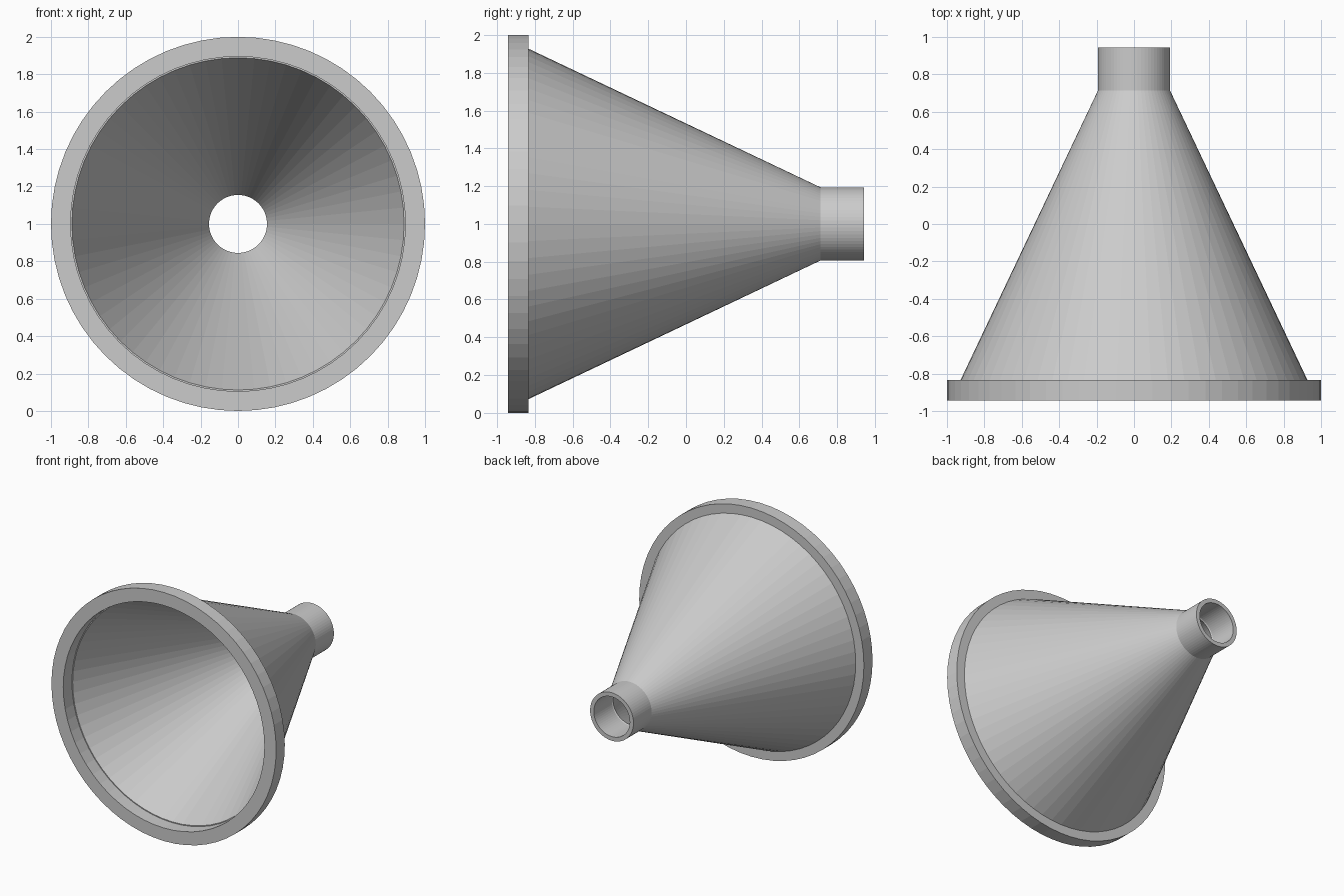
import bpy, bmesh
from math import sin, cos, tau

if "Cube" in bpy.data.objects:
    bpy.data.objects.remove(bpy.data.objects["Cube"])

SEGMENTS = 64
AXIS_Z = 1.0


def lathe(name, profile):
    """Revolve a closed (radius, y) outline around the y axis."""
    bm = bmesh.new()
    rings = []
    for i in range(SEGMENTS):
        a = tau * i / SEGMENTS
        rings.append([bm.verts.new((r * cos(a), y, AXIS_Z + r * sin(a)))
                      for r, y in profile])
    n = len(profile)
    for i in range(SEGMENTS):
        a, b = rings[i], rings[(i + 1) % SEGMENTS]
        for j in range(n):
            k = (j + 1) % n
            bm.faces.new((a[j], a[k], b[k], b[j]))
    bmesh.ops.recalc_face_normals(bm, faces=bm.faces)
    mesh = bpy.data.meshes.new(name)
    bm.to_mesh(mesh)
    bm.free()
    obj = bpy.data.objects.new(name, mesh)
    bpy.context.collection.objects.link(obj)
    return obj


# Hollow funnel: rim, cone and spout share one continuous wall
lathe("funnel", [
    # outside: rim, cone, spout
    (1.0, -0.943), (1.0, -0.833), (0.927, -0.833), (0.193, 0.713), (0.193, 0.943),
    # inside: spout bore, cone, small step behind the rim
    (0.16, 0.943), (0.16, 0.713), (0.155, 0.705), (0.888, -0.833), (0.895, -0.833),
    (0.895, -0.943),
])
